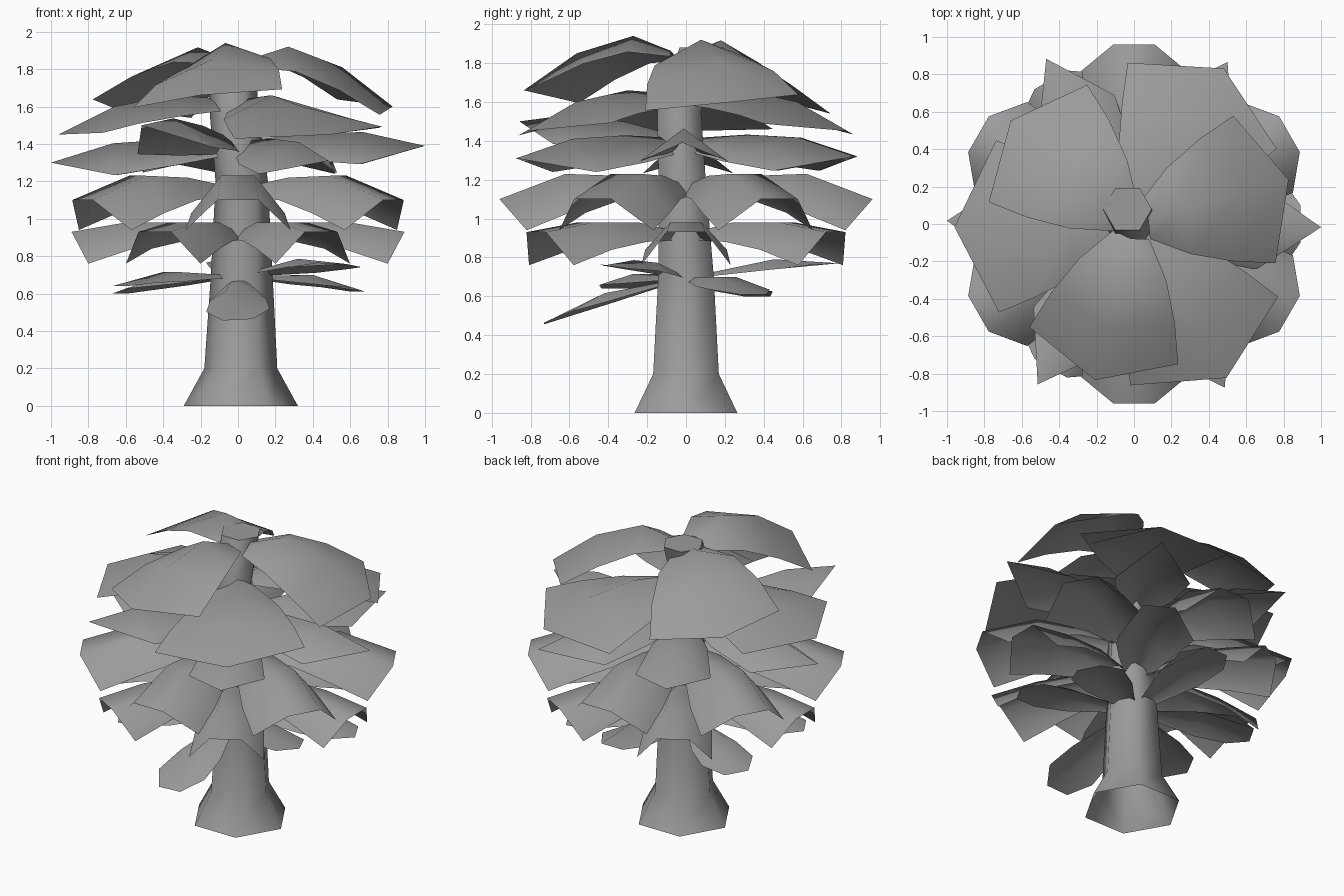
import bpy, bmesh, math

if "Cube" in bpy.data.objects:
    bpy.data.objects.remove(bpy.data.objects["Cube"])

# Plain mid grey shared by trunk and leaves
grey = bpy.data.materials.new("mid_grey")
grey.diffuse_color = (.33, .33, .33, 1)
grey.use_nodes = True
grey.node_tree.nodes["Principled BSDF"].inputs["Base Color"].default_value = grey.diffuse_color


def finish(name, verts, faces):
    me = bpy.data.meshes.new(name)
    me.from_pydata(verts, [], faces)
    bm = bmesh.new()
    bm.from_mesh(me)
    bmesh.ops.remove_doubles(bm, verts=bm.verts, dist=0.0005)
    bmesh.ops.recalc_face_normals(bm, faces=bm.faces)
    if "leaf" in name and sum(f.normal.z for f in bm.faces) < 0:
        bmesh.ops.reverse_faces(bm, faces=bm.faces)
    for f in bm.faces:
        f.smooth = len(f.verts) < 6
    bm.to_mesh(me)
    bm.free()
    me.materials.append(grey)
    ob = bpy.data.objects.new(name, me)
    bpy.context.collection.objects.link(ob)


def leaf(name, rows, azimuth, tip_shift=0.0, length=1.0, roll=0.0):
    """rows: (inner u, w, z, outer u, w, z), mirrored across the leaf axis"""
    a = math.radians(azimuth)
    end = rows[-1][0]
    verts, faces = [], []
    for iu, iw, iz, ou, ow, oz in rows:
        for u, w, z in ((ou, -ow, oz), (iu, -iw, iz), (iu, iw, iz), (ou, ow, oz)):
            z += tip_shift * u / end + roll * w
            u *= length
            verts.append((u * math.cos(a) - w * math.sin(a),
                          u * math.sin(a) + w * math.cos(a), z))
    for r in range(len(rows) - 1):
        for c in range(3):
            if c == 1 and rows[r][1] == 0 and rows[r + 1][1] == 0:
                continue
            k = r * 4 + c
            faces.append((k, k + 1, k + 5, k + 4))
    finish(name, verts, faces)


# Hexagonal trunk, open below, capped on top: centre x, centre y, z, radius
rings = [(.015, 0, 0, .305), (.015, 0, .2, .195), (.02, 0, .7, .165),
         (.02, -.02, 1.2, .14), (-.02, -.035, 1.55, .13), (-.035, .08, 1.88, .13)]
verts = [(x + r * math.cos(i * math.pi / 3), y + r * math.sin(i * math.pi / 3), z)
         for x, y, z, r in rings for i in range(6)]
faces = [(r * 6 + i, r * 6 + (i + 1) % 6, r * 6 + 6 + (i + 1) % 6, r * 6 + 6 + i)
         for r in range(len(rings) - 1) for i in range(6)]
faces.append(tuple(range(len(verts) - 6, len(verts))))
finish("trunk", verts, faces)

# Lowest tier: small leaves with varied tilt
small = [(.13, .03, .70, .13, .06, .68), (.42, .07, .71, .40, .15, .66),
         (.73, .08, .63, .60, .17, .65)]
for i, (az, shift, ln, roll) in enumerate([(-90, -.17, 1, .05), (-30, .12, .98, -.1),
                                           (28, -.02, 1, 0), (90, .14, 1.08, 0),
                                           (150, -.03, 1, 0), (210, .01, 1, 0)]):
    leaf(f"lowest_leaf_{i}", small, az, shift, ln, roll)

# Second tier: six drooping leaves
droop_low = [(.06, .03, .93, .06, .06, .89), (.32, .07, .98, .32, .15, .88),
             (.60, .08, .98, .56, .21, .84), (.89, .10, .93, .80, .23, .76)]
for i in range(6):
    leaf(f"second_tier_leaf_{i}", droop_low, 60 * i)

# Third tier: six drooping leaves, offset half a step
droop = [(.06, .03, 1.17, .06, .06, 1.12), (.35, .07, 1.22, .35, .17, 1.10),
         (.62, .09, 1.23, .60, .25, 1.03), (.96, .11, 1.10, .82, .28, .94)]
for i in range(6):
    leaf(f"third_tier_leaf_{i}", droop, 30 + 60 * i)

# Fourth tier: pointed ridged leaves
pointed = [(.08, 0, 1.42, .08, .06, 1.34), (.36, 0, 1.45, .32, .17, 1.31),
           (.67, 0, 1.45, .64, .23, 1.28), (1.0, 0, 1.37, .66, .23, 1.28)]
for i, (az, shift, roll) in enumerate([(-1, .02, 0), (60, -.05, 0), (118, -.05, 0),
                                       (179, -.07, 0), (239, .13, .08), (299, -.06, 0)]):
    leaf(f"fourth_tier_leaf_{i}", pointed, az, shift, 1.0, roll)

# Fifth tier: three broad leaves
broad = [(.06, 0, 1.64, .06, .10, 1.58), (.35, 0, 1.66, .30, .27, 1.55),
         (.66, 0, 1.60, .53, .38, 1.51), (.96, 0, 1.45, .73, .46, 1.46)]
for i, (az, roll) in enumerate([(60, -.06), (181, 0), (301, .07)]):
    leaf(f"fifth_tier_leaf_{i}", broad, az, 0, 1.0, roll)

# Crown: three broad arched leaves
crown = [(.08, 0, 1.86, .06, .10, 1.82), (.28, 0, 1.93, .25, .24, 1.82),
         (.58, 0, 1.83, .46, .34, 1.74), (.86, 0, 1.63, .67, .41, 1.62)]
for i, (az, shift, roll) in enumerate([(16, -.03, .1), (140, -.04, .12), (256, .03, .12)]):
    leaf(f"crown_leaf_{i}", crown, az, shift, 1.0, roll)
